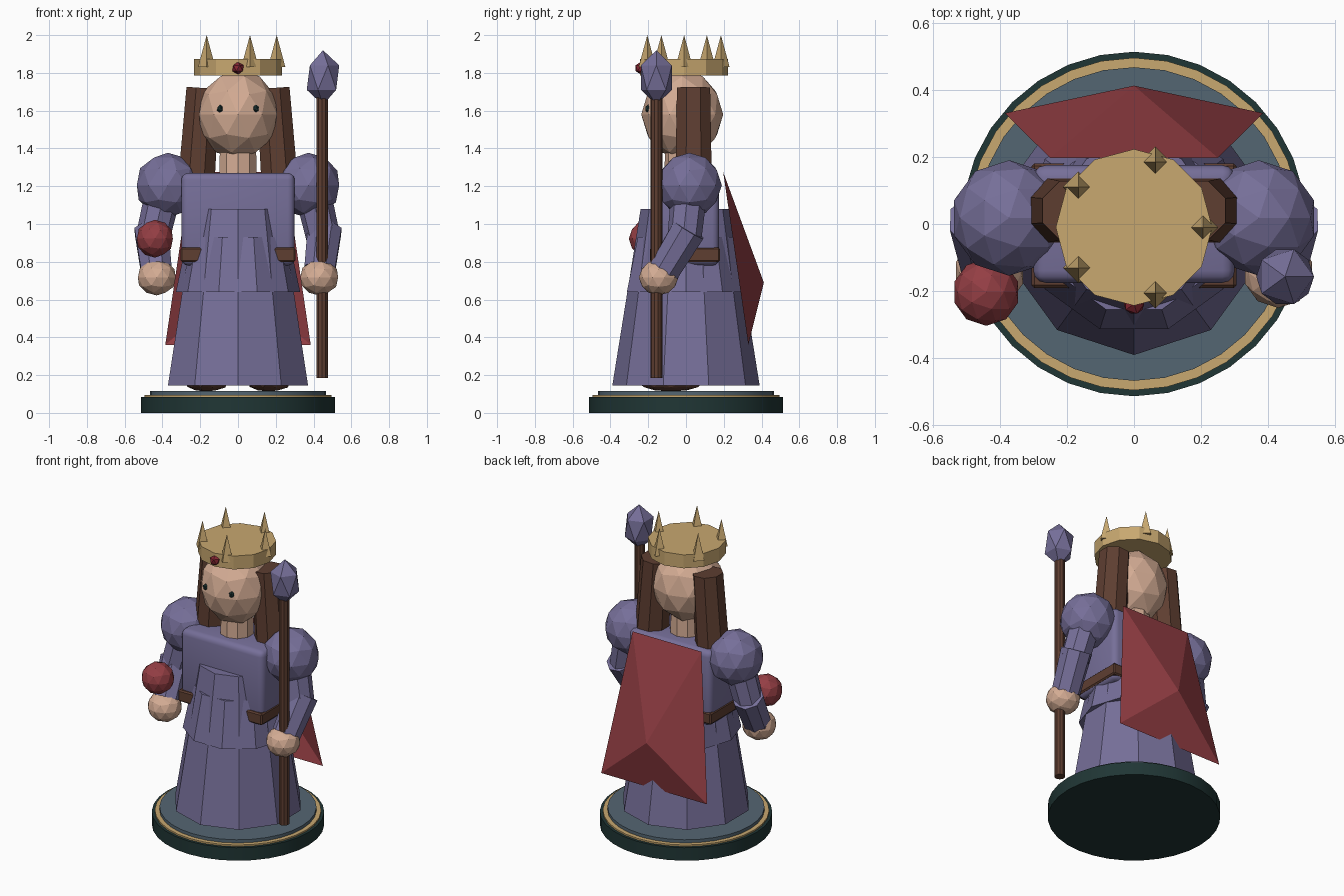
import bpy, bmesh, math
from mathutils import Vector, Matrix

if "Cube" in bpy.data.objects:
    bpy.data.objects.remove(bpy.data.objects["Cube"])


def material(name, rgb):
    m = bpy.data.materials.new(name)
    lin = [((c / 255 + 0.055) / 1.055) ** 2.4 for c in rgb]
    m.diffuse_color = (*lin, 1)
    m.use_nodes = True
    m.node_tree.nodes["Principled BSDF"].inputs["Base Color"].default_value = m.diffuse_color
    return m


PURPLE = material("purple cloth", (118, 111, 153))
RED = material("red cloth", (148, 62, 68))
SKIN = material("skin", (212, 172, 148))
BROWN = material("brown", (94, 62, 49))
GOLD = material("gold", (200, 168, 112))
GREEN = material("dark green", (32, 54, 53))
SLATE = material("slate blue", (84, 102, 114))
GEM = material("dark red gem", (132, 38, 50))


def finish(name, bm, mat, smooth=False):
    bmesh.ops.recalc_face_normals(bm, faces=bm.faces)
    me = bpy.data.meshes.new(name)
    bm.to_mesh(me)
    bm.free()
    me.materials.append(mat)
    ob = bpy.data.objects.new(name, me)
    bpy.context.collection.objects.link(ob)
    if smooth:
        bpy.ops.object.select_all(action='DESELECT')
        ob.select_set(True)
        bpy.context.view_layer.objects.active = ob
        bpy.ops.object.shade_smooth_by_angle(angle=math.radians(35))
    return ob


def frustum(name, p0, p1, r0, r1, sides, mat, spin=0, smooth=False):
    """Tapered prism from p0 to p1."""
    p0, p1 = Vector(p0), Vector(p1)
    d = p1 - p0
    rot = Vector((0, 0, 1)).rotation_difference(d).to_matrix().to_4x4()
    bm = bmesh.new()
    bmesh.ops.create_cone(bm, cap_ends=True, segments=sides, radius1=r0, radius2=r1,
                          depth=d.length,
                          matrix=Matrix.Translation((p0 + p1) / 2) @ rot @ Matrix.Rotation(spin, 4, 'Z'))
    bmesh.ops.remove_doubles(bm, verts=bm.verts, dist=1e-5)
    return finish(name, bm, mat, smooth)


def ball(name, centre, scale, mat, level=2):
    """Faceted ellipsoid."""
    bm = bmesh.new()
    bmesh.ops.create_icosphere(bm, subdivisions=level, radius=1,
                               matrix=Matrix.Translation(centre) @ Matrix.Diagonal((*scale, 1)))
    return finish(name, bm, mat)


def box(name, lo, hi, mat, bevel, segments):
    lo, hi = Vector(lo), Vector(hi)
    bm = bmesh.new()
    bmesh.ops.create_cube(bm, size=1, matrix=Matrix.Translation((lo + hi) / 2)
                          @ Matrix.Diagonal((*(hi - lo), 1)))
    bmesh.ops.bevel(bm, geom=bm.edges[:], offset=bevel, segments=segments,
                    profile=0.5, affect='EDGES')
    return finish(name, bm, mat, True)


# Round base
frustum("base", (0, 0, 0), (0, 0, 0.085), 0.513, 0.513, 32, GREEN, smooth=True)
frustum("base_gold_ring", (0, 0, 0.08), (0, 0, 0.095), 0.495, 0.495, 32, GOLD, smooth=True)
frustum("base_top", (0, 0, 0.09), (0, 0, 0.116), 0.467, 0.467, 32, SLATE, smooth=True)

# Dress
frustum("skirt", (0, 0, 0.145), (0, 0, 1.08), 0.39, 0.24, 10, PURPLE)
frustum("overskirt", (0, 0, 0.64), (0, 0, 0.93), 0.329, 0.268, 10, PURPLE, math.pi / 2)
box("bodice", (-0.3, -0.175, 0.78), (0.3, 0.175, 1.27), PURPLE, 0.036, 3)
box("belt", (-0.305, -0.19, 0.8), (0.305, 0.18, 0.875), BROWN, 0.008, 1)

# Head and neck
frustum("neck", (0, -0.01, 1.24), (0, -0.01, 1.42), 0.105, 0.1, 10, SKIN)
ball("head", (0, -0.02, 1.58), (0.217, 0.217, 0.237), SKIN)

# Parts mirrored left and right
for side, s in (("left", -1), ("right", 1)):
    ball(side + "_shoe", (s * 0.165, -0.08, 0.158), (0.115, 0.17, 0.045), BROWN)
    ball(side + "_puff_sleeve", (s * 0.372, 0.018, 1.205), (0.172, 0.172, 0.172), PURPLE)
    frustum(side + "_upper_arm", (s * 0.4, 0.015, 1.15), (s * 0.455, -0.01, 0.91),
            0.095, 0.09, 8, PURPLE)
    frustum(side + "_forearm", (s * 0.458, 0.015, 0.97), (s * 0.432, -0.115, 0.755),
            0.097, 0.088, 8, PURPLE)
    ball(side + "_hand", (s * 0.43, -0.145, 0.717), (0.105, 0.105, 0.095), SKIN)
    frustum(side + "_hair", (s * 0.222, 0.04, 1.2), (s * 0.185, 0.04, 1.72),
            0.105, 0.095, 8, BROWN, math.pi / 8)
    ball(side + "_eye", (s * 0.095, -0.2, 1.61), (0.018, 0.018, 0.022), GREEN, 1)

# Crown with five spikes and a gem
CY = -0.01
frustum("crown_band", (0, CY, 1.785), (0, CY, 1.873), 0.233, 0.233, 12, GOLD)
for i in range(5):
    a = i * math.tau / 5
    x, y = 0.205 * math.cos(a), CY + 0.205 * math.sin(a)
    frustum("crown_spike_%d" % (i + 1), (x, y, 1.83), (x, y, 2.0), 0.046, 0, 4, GOLD)
ball("crown_gem", (0, -0.238, 1.825), (0.034, 0.034, 0.034), GEM, 1)

# Staff and orb
frustum("staff", (0.445, -0.157, 0.185), (0.445, -0.157, 1.7), 0.032, 0.032, 10, BROWN)
ball("staff_crystal", (0.45, -0.157, 1.775), (0.096, 0.096, 0.145), PURPLE, 1)
ball("orb", (-0.44, -0.203, 0.922), (0.1, 0.1, 0.1), RED)

# Cape: four panels meeting at a bulge
bm = bmesh.new()
rim = [bm.verts.new(p) for p in ((-0.25, 0.197, 1.275), (0.25, 0.197, 1.275),
                                 (0.385, 0.33, 0.36), (-0.385, 0.33, 0.36))]
mid = bm.verts.new((0, 0.412, 0.69))
for i in range(4):
    bm.faces.new((rim[i], rim[(i + 1) % 4], mid))
finish("cape", bm, RED)
